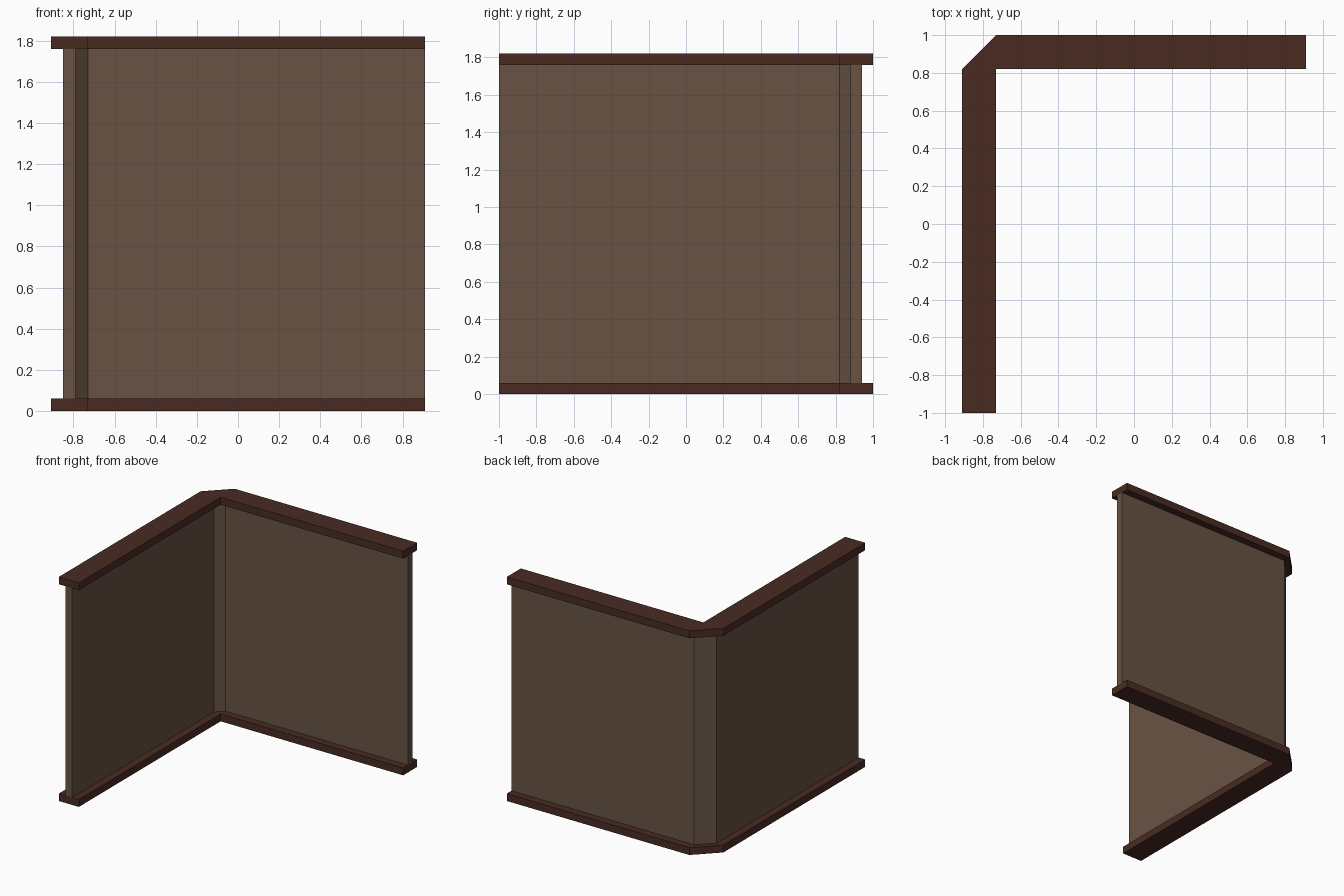
import bpy, bmesh

if "Cube" in bpy.data.objects:
    bpy.data.objects.remove(bpy.data.objects["Cube"])


def material(name, rgb):
    m = bpy.data.materials.new(name)
    m.diffuse_color = (*rgb, 1.0)
    m.use_nodes = True
    m.node_tree.nodes["Principled BSDF"].inputs["Base Color"].default_value = m.diffuse_color
    return m


def extrude_outline(name, outline, z0, z1, mat):
    """Closed prism from a plan outline between two heights."""
    bm = bmesh.new()
    face = bm.faces.new([bm.verts.new((x, y, z0)) for x, y in outline])
    res = bmesh.ops.extrude_face_region(bm, geom=[face])
    verts = [v for v in res["geom"] if isinstance(v, bmesh.types.BMVert)]
    bmesh.ops.translate(bm, verts=verts, vec=(0, 0, z1 - z0))
    bmesh.ops.recalc_face_normals(bm, faces=bm.faces[:])
    me = bpy.data.meshes.new(name)
    bm.to_mesh(me)
    bm.free()
    me.materials.append(mat)
    ob = bpy.data.objects.new(name, me)
    bpy.context.collection.objects.link(ob)
    return ob


wall_brown = material("wall brown", (0.138, 0.086, 0.057))
trim_brown = material("dark trim brown", (0.066, 0.0245, 0.0160))

# L-shaped plan with a chamfered outer corner, shared by both rails
rail_plan = [(-0.91, -1), (-0.73, -1), (-0.73, 0.82), (0.91, 0.82),
             (0.91, 1), (-0.73, 1), (-0.91, 0.82)]

# Thinner wall plan, chamfered inside and outside at the corner
wall_plan = [(-0.85, -1), (-0.79, -1), (-0.79, 0.82), (-0.73, 0.88),
             (0.91, 0.88), (0.91, 0.94), (-0.73, 0.94), (-0.85, 0.82)]

# Skirting and top rail
for name, z in (("bottom_rail", 0.0), ("top_rail", 1.76)):
    extrude_outline(name, rail_plan, z, z + 0.06, trim_brown)

# Corner wall between the rails
extrude_outline("corner_wall", wall_plan, 0.06, 1.76, wall_brown)
